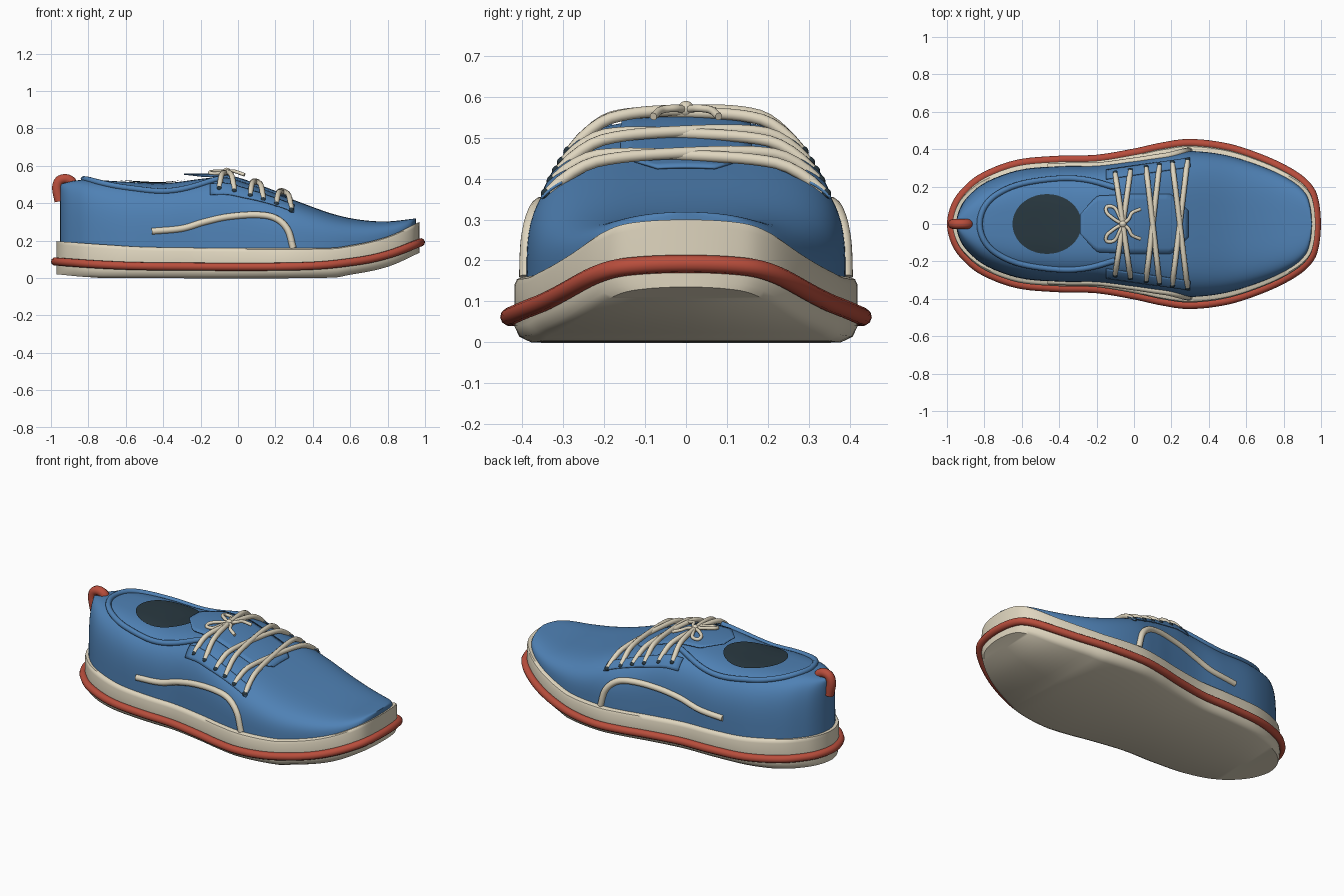
import bpy, bmesh, math
from mathutils import Vector

if "Cube" in bpy.data.objects:
    bpy.data.objects.remove(bpy.data.objects["Cube"])


def material(name, rgb):
    m = bpy.data.materials.new(name)
    m.diffuse_color = (*rgb, 1)
    m.use_nodes = True
    m.node_tree.nodes["Principled BSDF"].inputs["Base Color"].default_value = m.diffuse_color
    return m


BLUE = material("blue_canvas", (0.078, 0.22, 0.46))
CREAM = material("cream_rubber", (0.74, 0.67, 0.52))
RED = material("red_trim", (0.48, 0.075, 0.045))
DARK = material("dark_lining", (0.022, 0.04, 0.052))


# ---------- helpers ----------
def catmull(pts, steps=8, first=None, last=None):
    """Smooth path through points, with optional phantom end points."""
    p = [Vector(q) for q in pts]
    p = [Vector(first) if first else 2 * p[0] - p[1]] + p + \
        [Vector(last) if last else 2 * p[-1] - p[-2]]
    out = []
    for a, b, c, d in zip(p, p[1:], p[2:], p[3:]):
        for k in range(steps):
            t = k / steps
            out.append(0.5 * (2 * b + (c - a) * t + (2 * a - 5 * b + 4 * c - d) * t * t
                              + (3 * b - a - 3 * c + d) * t ** 3))
    return out + [p[-2]]


def lookup(pts):
    """Linear lookup of y by x in a list of (x, y)."""
    def f(x):
        for (x0, y0), (x1, y1) in zip(pts, pts[1:]):
            if x <= x1:
                return y0 + (y1 - y0) * max(0, (x - x0) / max(x1 - x0, 1e-6))
        return pts[-1][1]
    return f


def smooth_lookup(pts):
    return lookup([tuple(p) for p in catmull(pts)])


def sheet(name, rows, mat, thickness=0):
    """Quad surface through rows of points."""
    bm = bmesh.new()
    grid = [[bm.verts.new(p) for p in r] for r in rows]
    for a, b in zip(grid, grid[1:]):
        for i in range(len(a) - 1):
            bm.faces.new((a[i], b[i], b[i + 1], a[i + 1]))
    bmesh.ops.remove_doubles(bm, verts=bm.verts, dist=1e-5)
    bmesh.ops.recalc_face_normals(bm, faces=bm.faces)
    me = bpy.data.meshes.new(name)
    bm.to_mesh(me)
    bm.free()
    me.materials.append(mat)
    ob = bpy.data.objects.new(name, me)
    bpy.context.collection.objects.link(ob)
    if thickness:
        s = ob.modifiers.new("thickness", 'SOLIDIFY')
        s.thickness, s.offset = thickness, 0
    bpy.ops.object.select_all(action='DESELECT')
    ob.select_set(True)
    bpy.context.view_layer.objects.active = ob
    bpy.ops.object.shade_smooth_by_angle(angle=math.radians(40))
    return ob


def tube(name, pts, r, mat, cyclic=False):
    cu = bpy.data.curves.new(name, 'CURVE')
    cu.dimensions = '3D'
    cu.bevel_depth, cu.bevel_resolution, cu.use_fill_caps = r, 3, True
    sp = cu.splines.new('POLY')
    sp.points.add(len(pts) - 1)
    for q, p in zip(sp.points, pts):
        q.co = (*p, 1)
    sp.use_cyclic_u, sp.use_smooth = cyclic, True
    cu.materials.append(mat)
    ob = bpy.data.objects.new(name, cu)
    bpy.context.collection.objects.link(ob)
    return ob


def ball(name, loc, r, mat):
    bpy.ops.mesh.primitive_uv_sphere_add(segments=16, ring_count=10, radius=r, location=loc)
    ob = bpy.context.object
    ob.name = name
    ob.data.materials.append(mat)
    bpy.ops.object.shade_smooth()


# ---------- shape of the shoe ----------
outline = catmull([(-.97, 0), (-.95, .09), (-.9, .165), (-.8, .245), (-.62, .312), (-.4, .333),
                   (-.2, .338), (0, .37), (.15, .402), (.3, .42), (.5, .396), (.7, .33),
                   (.85, .255), (.93, .185), (.96, .11), (.97, 0)],
                  6, (-.95, -.09), (.96, -.11))
width = lookup([tuple(p) for p in outline])
sole_bottom = smooth_lookup([(-.97, .02), (-.8, .005), (-.6, 0), (.4, 0), (.6, .018), (.8, .06), (.97, .135)])
sole_top = smooth_lookup([(-.97, .197), (-.7, .178), (-.4, .164), (.4, .16), (.6, .175), (.8, .222), (.97, .3)])
trim_z = smooth_lookup([(-1, .09), (-.7, .07), (-.4, .062), (.3, .062), (.6, .085), (.8, .125), (1, .2)])
ridge = smooth_lookup([(-.96, .5), (-.83, .525), (-.6, .515), (-.4, .507), (-.2, .53), (-.08, .543),
                       (0, .525), (.15, .472), (.3, .417), (.5, .345), (.65, .312), (.8, .303), (.96, .32)])
N = 3.8  # squareness of the upper's cross-section


def upper_width(x):
    return .93 * width(x / .98)


def base(x):
    return sole_top(x) - .03


def top_z(x, y):
    q = min(1, abs(y) / upper_width(x))
    return base(x) + (ridge(x) - base(x)) * (1 - q ** N) ** (1 / N)


def side_y(x, z):
    q = min(1, max(0, (z - base(x)) / (ridge(x) - base(x))))
    return upper_width(x) * (1 - q ** N) ** (1 / N)


# ---------- sole ----------
rows = []
for x, w in outline:
    b, t = sole_bottom(x), sole_top(x)
    half = [(.0, b), (.9, b), (.97, b + .014), (1, b + .04), (1, t - .02), (.985, t - .006), (.955, t), (0, t)]
    rows.append([(x, w * f, z) for f, z in half] + [(x, -w * f, z) for f, z in half[::-1]])
sheet("sole", rows, CREAM)

# red trim around the sole
ring = [(x * 1.008, y * 1.03) for x, y in outline]
ring += [(x, -y) for x, y in ring[-2:0:-1]]
tube("sole_trim", [(x, y, trim_z(x)) for x, y in ring], .022, RED, True)

# ---------- upper ----------
rows = []
for x, w in outline:
    x, w = x * .98, w * .93
    row = []
    for k in range(41):
        a = math.pi * k / 40
        c, s = math.cos(a), max(0, math.sin(a))
        row.append((x, w * math.copysign(abs(c) ** (2 / N), c),
                    base(x) + (ridge(x) - base(x)) * s ** (2 / N)))
    rows.append(row)
sheet("upper", rows, BLUE)

# dark foot opening and padded collar
rows = []
for k in range(7):
    ang = [2 * math.pi * i / 40 for i in range(41)]
    pts = [(-.465 + .185 * k / 6 * math.cos(a), .16 * k / 6 * math.sin(a)) for a in ang]
    rows.append([(x, y, top_z(x, y) + .007) for x, y in pts])
sheet("foot_opening", rows, DARK)

half = [(-.825, 0), (-.8, .09), (-.73, .16), (-.6, .215), (-.4, .243), (-.25, .235), (-.1, .195)]
path = catmull([(x, -y) for x, y in half[:0:-1]] + half, 6)
tube("collar", [(x, y, top_z(x, y) + .004) for x, y in path], .016, BLUE)

# tongue
tongue_w = lookup([(-.29, .05), (-.2, .15), (0, .16), (.2, .16), (.29, .07)])
tongue_z = smooth_lookup([(-.29, .556), (-.1, .553), (0, .535), (.15, .482), (.29, .428)])
rows = []
for i in range(25):
    x = -.29 + .58 * i / 24
    w = tongue_w(x)
    rows.append([(x, w * j / 5, tongue_z(x) - .5 * (w * j / 5) ** 2) for j in range(-5, 6)])
sheet("tongue", rows, BLUE, .006)

# heel pull loop
tube("heel_loop", catmull([(-.955, 0, .41), (-.968, 0, .48), (-.955, 0, .52),
                           (-.92, 0, .53), (-.89, 0, .515), (-.882, 0, .48)]), .027, RED)

# ---------- side parts, both sides ----------
lace_x = [-.1, -.02, .065, .135, .205, .285]


def lace_y(x):
    return .265 + .18 * (x + .1)


for side, s in (("left", 1), ("right", -1)):
    # eyelet panel
    rows = []
    for i in range(13):
        f = i / 12
        x = -.15 + .45 * f
        ys = [.235 + .065 * f + (.05 * j / 6) for j in range(7)]
        rows.append([(x, s * (y + .004), top_z(x, y) + .005) for y in ys])
    sheet("eyelet_panel_" + side, rows, BLUE, .006)
    # curved side stripe
    path = catmull([(-.46, .25), (-.3, .265), (-.18, .3), (-.05, .328), (.1, .338),
                    (.2, .32), (.265, .26), (.295, .16)])
    tube("side_stripe_" + side, [(x, s * side_y(x, z), z) for x, z in path], .018, CREAM)
    # eyelets
    for i, x in enumerate(lace_x):
        y = lace_y(x) + .006
        ball(f"eyelet_{side}_{i + 1}", (x, s * y, top_z(x, y) + .002), .015, DARK)
    # bow loop and tail
    bow = [(-.06, 0, .568), (-.1, .022, .572), (-.145, .06, .568), (-.145, .092, .56),
           (-.105, .088, .56), (-.08, .045, .568), (-.06, 0, .568)]
    tail = [(-.06, 0, .568), (-.03, .025, .572), (-.01, .06, .568), (.035, .08, .552)]
    for name, pts in (("bow_loop_", bow), ("bow_tail_", tail)):
        tube(name + side, catmull([(x, s * y, z) for x, y, z in pts]), .0095, CREAM)

# knot and crossed laces
ball("bow_knot", (-.06, 0, .57), .02, CREAM)
for i in range(6):
    x0, x1 = lace_x[i], lace_x[i ^ 1]
    pts = []
    for k in range(25):
        f = k / 24
        x = x0 + (x1 - x0) * f
        y = lace_y(x) * (2 * f - 1)
        lift = .02 * min(1, 8 * f * (1 - f)) + (i % 2) * .006 * math.sin(math.pi * f)
        pts.append((x, y, top_z(x, y) + lift))
    tube(f"lace_{i + 1}", pts, .0145, CREAM)
